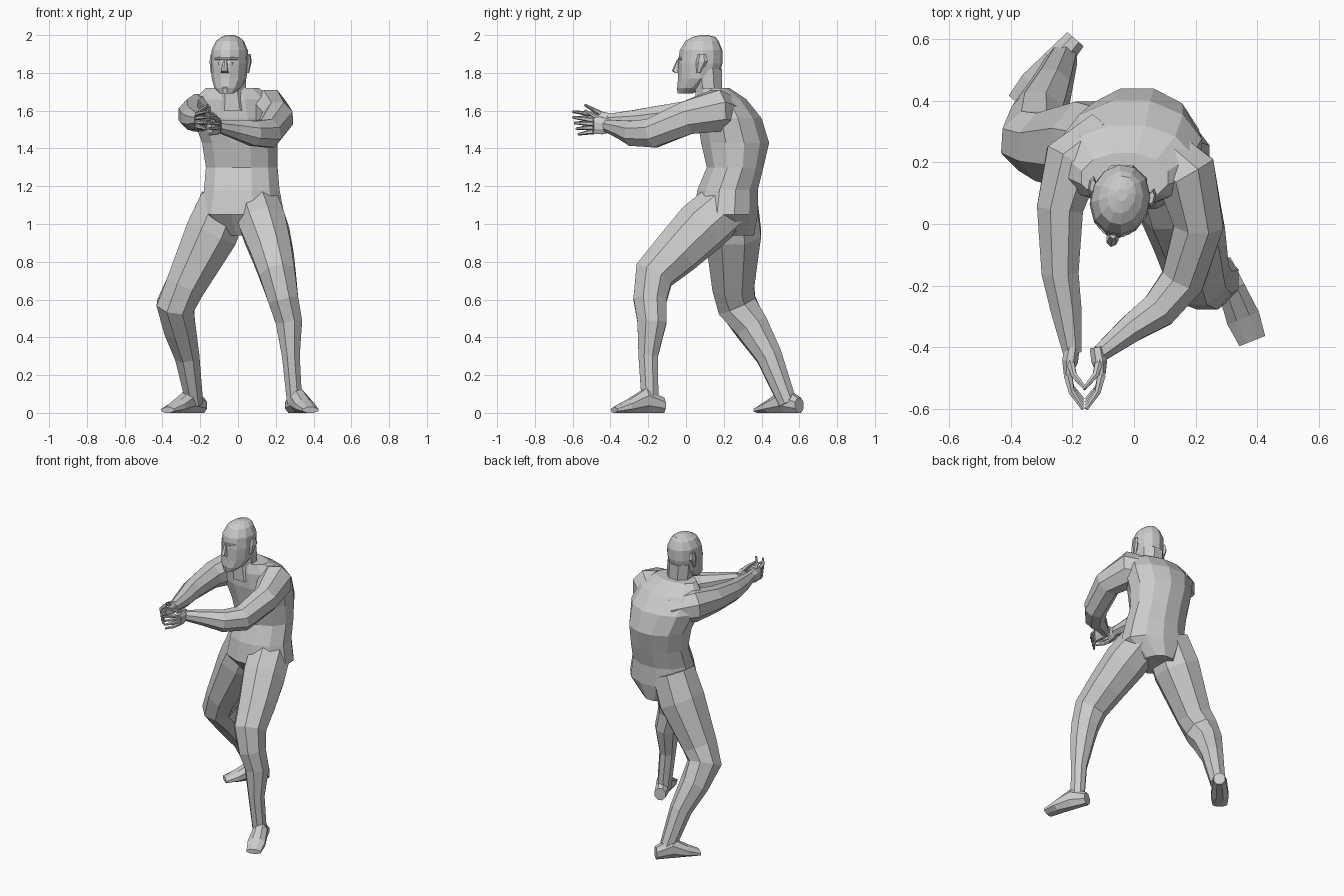
import bpy
import bmesh
import math
from mathutils import Matrix, Vector

cube = bpy.data.objects.get("Cube")
if cube:
    bpy.data.objects.remove(cube, do_unlink=True)

UP = Vector((0, 0, 1))
FRONT = Vector((0, -1, 0))

clay = bpy.data.materials.new("plain_grey")
clay.use_nodes = True
clay.diffuse_color = (.6, .6, .6, 1)
shader = clay.node_tree.nodes["Principled BSDF"]
shader.inputs["Base Color"].default_value = clay.diffuse_color


def loft(name, rings, sides=8, depth_towards=FRONT, axis=None, place=None):
    """Skin a flat-faced tube over rings of (x, y, z, half width, half depth).
    A ring with one size is round. Rings lie square to the path or to axis."""
    bm = bmesh.new()
    centres = [Vector(ring[:3]) for ring in rings]
    corner_scale = 1 / math.cos(math.pi / sides)
    loops = []
    for index, (centre, ring) in enumerate(zip(centres, rings)):
        before = centres[max(index - 1, 0)]
        after = centres[min(index + 1, len(centres) - 1)]
        along = axis or (after - before).normalized()
        depth = (depth_towards - along * depth_towards.dot(along)).normalized()
        width = along.cross(depth)
        loop = []
        for corner in range(sides):
            angle = math.tau * (corner + .5) / sides
            offset = width * math.cos(angle) * ring[3]
            offset += depth * math.sin(angle) * ring[-1]
            loop.append(bm.verts.new(centre + offset * corner_scale))
        loops.append(loop)
    for lower, upper in zip(loops, loops[1:]):
        for corner in range(sides):
            following = (corner + 1) % sides
            bm.faces.new((lower[corner], lower[following],
                          upper[following], upper[corner]))
    bm.faces.new(loops[0])
    bm.faces.new(loops[-1])
    bmesh.ops.recalc_face_normals(bm, faces=bm.faces)
    mesh = bpy.data.meshes.new(name)
    bm.to_mesh(mesh)
    bm.free()
    mesh.materials.append(clay)
    part = bpy.data.objects.new(name, mesh)
    bpy.context.collection.objects.link(part)
    if place:
        part.matrix_world = place


def limb(name, rings, depth_ratio, depth_towards):
    """Tube with rings of (x, y, z, half width), deeper than wide by a ratio."""
    loft(name, [(*ring, ring[-1] * depth_ratio) for ring in rings],
         depth_towards=depth_towards)


def foot(name, heel, heading):
    """Wedge-shaped foot rising to the ankle and thinning to the toes."""
    profile = [(0, .035, .08), (.1, .045, .13), (.2, .055, .07), (.28, .045, .03)]
    direction = Vector(heading).normalized()
    rings = []
    for distance, half_width, height in profile:
        centre = Vector(heel) + direction * distance + UP * height / 2
        rings.append((*centre, half_width, height / 2))
    loft(name, rings, depth_towards=UP, axis=direction)


def finger(name, root, reach, rise, inward):
    """Tapering finger that curls inward towards its tip."""
    rings = []
    for t in (0, .5, 1):
        bend = Vector((inward * t * t / 20, -reach * t, rise * t))
        rings.append((*(root + bend), .013 - t * .007))
    loft(name, rings, sides=6, depth_towards=UP)


def hand(label, wrist, inward):
    """Cupped hand: a flat upright palm, four fingers and a raised thumb."""
    wrist = Vector(wrist)
    knuckles = wrist + Vector((-.015 * inward, -.09, 0))
    middle = (wrist + knuckles) / 2
    loft(label + "_palm", [(*wrist, .024, .035), (*middle, .026, .045),
                           (*knuckles, .013, .042)], depth_towards=UP)
    for row, digit in enumerate(("index", "middle", "ring", "little")):
        height = .03 - row * .02
        finger(f"{label}_{digit}_finger", knuckles + UP * height,
               .11 - row * .01, height / 2, inward)
    finger(label + "_thumb", middle + UP * .03, .09, .05, inward)


# Torso, from crotch to shoulders, and neck
loft("torso", [
    (.02, .24, .94, .1, .12),
    (.02, .21, 1.05, .225, .17),
    (.02, .22, 1.18, .2, .16),
    (.02, .26, 1.3, .19, .15),
    (.01, .26, 1.43, .2, .18),
    (-.01, .23, 1.56, .23, .17),
    (-.02, .19, 1.66, .21, .13),
    (-.03, .15, 1.72, .14, .08),
], sides=12, axis=UP)
loft("neck", [(-.03, .15, 1.6, .1), (-.035, .12, 1.7, .078, .07), (-.04, .11, 1.82, .08)],
     axis=UP)

# Legs: the left one steps forward, the right one trails
limb("left_leg", [
    (.1, .22, 1.1, .12),
    (.14, .08, .98, .125),
    (.18, -.05, .85, .11),
    (.21, -.17, .73, .095),
    (.24, -.19, .6, .08),
    (.27, -.18, .48, .07),
    (.28, -.2, .3, .047),
    (.3, -.19, .05, .04),
], 1.1, FRONT)
limb("right_leg", [
    (-.07, .24, 1.12, .13),
    (-.14, .25, .95, .14),
    (-.28, .25, .67, .105),
    (-.33, .27, .57, .1),
    (-.31, .35, .45, .085),
    (-.27, .44, .3, .065),
    (-.23, .54, .05, .045),
], 1.05, FRONT)
foot("left_foot", (.28, -.12, 0), (.4, -1, 0))
foot("right_foot", (-.19, .6, 0), (-.6, -.7, 0))

# Arms stretched forward, hands almost meeting
limb("left_arm", [
    (.06, .26, 1.57, .08),
    (.17, .16, 1.6, .1),
    (.21, 0, 1.56, .08),
    (.16, -.18, 1.48, .07),
    (.08, -.28, 1.48, .06),
    (-.01, -.34, 1.5, .045),
    (-.11, -.42, 1.52, .028),
], 1.1, UP)
limb("right_arm", [
    (-.09, .29, 1.56, .08),
    (-.2, .2, 1.59, .095),
    (-.24, .05, 1.58, .075),
    (-.24, -.16, 1.56, .06),
    (-.22, -.28, 1.55, .05),
    (-.2, -.42, 1.55, .03),
], 1.05, UP)
hand("left_hand", (-.12, -.4, 1.52), -1)
hand("right_hand", (-.2, -.4, 1.55), 1)

# Head, shaped facing forward, then turned a little to its right
turn = Matrix.Translation((-.045, .075, 0)) @ Matrix.Rotation(-.2, 4, "Z")
loft("head", [
    (0, -.08, 1.69, .035),
    (0, -.05, 1.72, .068, .07),
    (0, -.01, 1.77, .088, .105),
    (0, 0, 1.85, .095, .115),
    (0, .005, 1.92, .092, .11),
    (0, .01, 1.97, .07, .085),
    (0, .02, 1.99, .045, .06),
    (0, .02, 2, .02),
], sides=12, axis=UP, place=turn)
loft("nose", [
    (0, -.12, 1.8, .02, .012),
    (0, -.13, 1.81, .016, .02),
    (0, -.115, 1.87, .009),
], sides=6, axis=UP, place=turn)
loft("chin", [(0, -.095, 1.69, .025), (0, -.1, 1.72, .025), (0, -.09, 1.74, .015)],
     axis=UP, place=turn)


def face_bar(name, half_length, bulge, front, height, thickness):
    """Bar across the face, bowed forward in the middle."""
    rings = []
    for across in (-1, -.5, .5, 1):
        y = front + bulge * across * across
        rings.append((across * half_length, y, height, thickness))
    loft(name, rings, sides=6, depth_towards=UP, place=turn)


face_bar("brow", .06, .035, -.115, 1.875, .008)
face_bar("upper_lip", .028, .015, -.113, 1.768, .006)
face_bar("lower_lip", .025, .015, -.113, 1.755, .006)

# Ears and eyes on both sides
for side, sign in (("left", 1), ("right", -1)):
    loft(side + "_ear", [
        (sign * .092, .01, 1.8, .01),
        (sign * .1, .03, 1.86, .011, .028),
        (sign * .097, .03, 1.9, .008, .018),
    ], sides=6, axis=UP, place=turn)
    loft(side + "_eye", [
        (sign * .018, -.108, 1.85, .004),
        (sign * .034, -.104, 1.85, .006),
        (sign * .052, -.088, 1.85, .004),
    ], sides=6, depth_towards=UP, place=turn)
